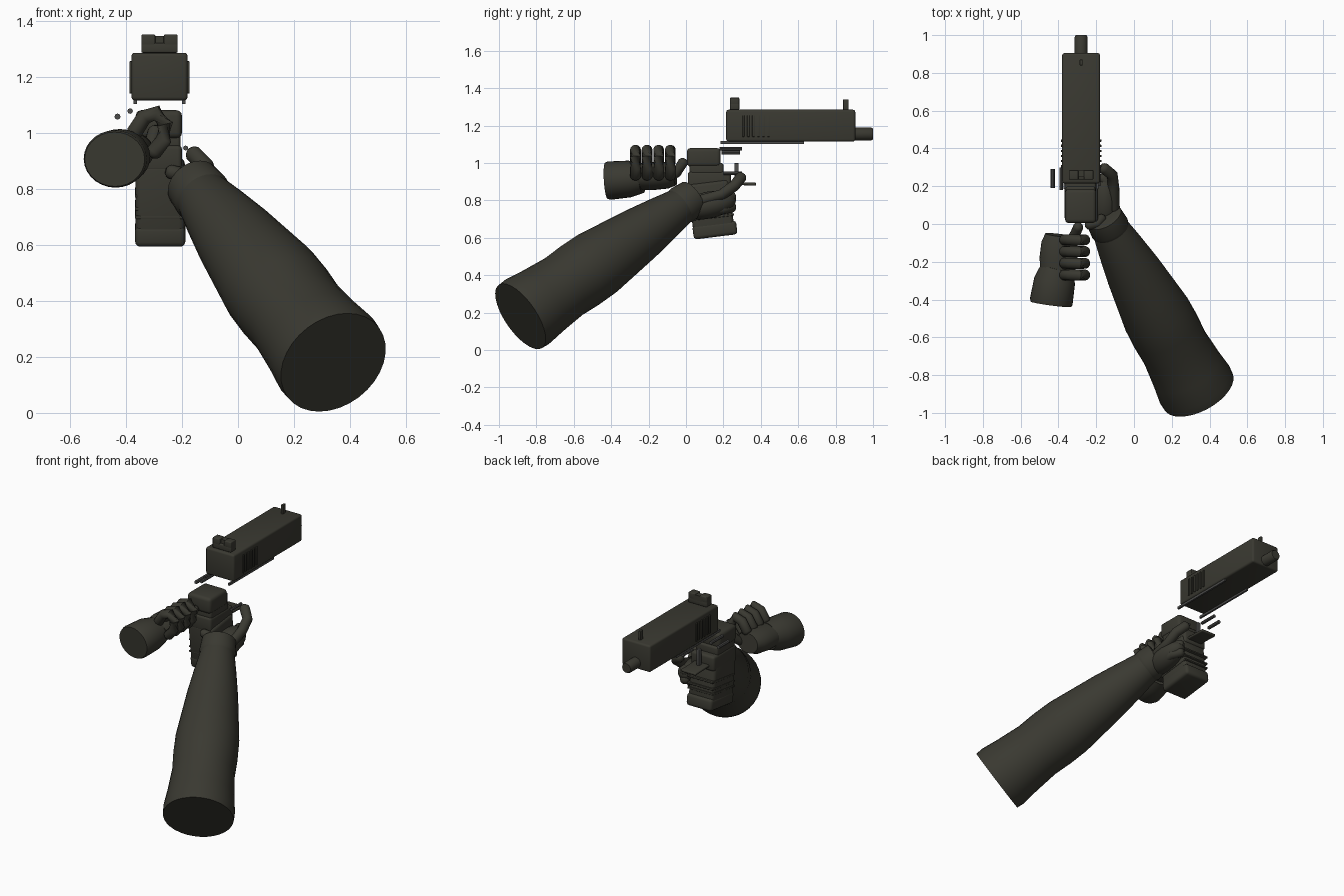
import bpy, bmesh, math
from mathutils import Vector, Matrix

cube = bpy.data.objects.get("Cube")
if cube:
    bpy.data.objects.remove(cube, do_unlink=True)


def material(name, rgb):
    m = bpy.data.materials.new(name)
    m.use_nodes = True
    m.diffuse_color = (*rgb, 1)
    m.node_tree.nodes["Principled BSDF"].inputs["Base Color"].default_value = (*rgb, 1)
    return m


OLIVE = material("dark olive", (0.042, 0.041, 0.031))
STEEL = material("worn steel", (0.07, 0.07, 0.067))


def finish(bm, name, mat, angle=40):
    bmesh.ops.recalc_face_normals(bm, faces=bm.faces[:])
    mesh = bpy.data.meshes.new(name)
    bm.to_mesh(mesh)
    bm.free()
    mesh.materials.append(mat)
    ob = bpy.data.objects.new(name, mesh)
    bpy.context.collection.objects.link(ob)
    bpy.ops.object.select_all(action='DESELECT')
    ob.select_set(True)
    bpy.context.view_layer.objects.active = ob
    bpy.ops.object.shade_smooth_by_angle(angle=math.radians(angle))
    return ob


def box(name, x, y, z, bevel=0.0, tilt=0, mat=OLIVE):
    """Box from (low, high) ranges, tilted in degrees about the x axis."""
    bm = bmesh.new()
    bmesh.ops.create_cube(bm, size=1)
    size = [r[1] - r[0] for r in (x, y, z)]
    mid = Vector([(r[0] + r[1]) / 2 for r in (x, y, z)])
    bmesh.ops.scale(bm, vec=size, verts=bm.verts)
    if bevel:
        bmesh.ops.bevel(bm, geom=bm.edges[:], offset=bevel, segments=3,
                        profile=0.5, affect='EDGES')
    bm.transform(Matrix.Translation(mid) @ Matrix.Rotation(math.radians(tilt), 4, 'X'))
    return finish(bm, name, mat)


def tube(name, path, radii, sides=20, mat=OLIVE, squash=1.0, angle=40):
    """Loft rings along a path and close both ends."""
    bm = bmesh.new()
    pts = [Vector(p) for p in path]
    rings = []
    for i, p in enumerate(pts):
        d = (pts[min(i + 1, len(pts) - 1)] - pts[max(i - 1, 0)]).normalized()
        u = d.cross(Vector((0, 0, 1)))
        if u.length < 0.3:
            u = d.cross(Vector((0, 1, 0)))
        u.normalize()
        v = u.cross(d)
        if rings and u.dot(last) < 0:
            u, v = -u, -v
        last = u
        rings.append([bm.verts.new(p + radii[i] * (u * math.cos(a) + v * squash * math.sin(a)))
                      for a in (math.tau * k / sides for k in range(sides))])
    for a, b in zip(rings, rings[1:]):
        for k in range(sides):
            n = (k + 1) % sides
            bm.faces.new((a[k], a[n], b[n], b[k]))
    bm.faces.new(rings[0][::-1])
    bm.faces.new(rings[-1])
    return finish(bm, name, mat, angle)


def finger(name, path, r):
    """Rounded digit: a smoothed tube with domed ends."""
    pts = [Vector(p) for p in path]
    a, b = (pts[0] - pts[1]).normalized(), (pts[-1] - pts[-2]).normalized()
    pts = [pts[0] + a * r * 0.7, pts[0] + a * r * 0.4] + pts + [pts[-1] + b * r * 0.4, pts[-1] + b * r * 0.7]
    radii = [r * 0.4, r * 0.8] + [r] * len(path) + [r * 0.8, r * 0.4]
    return tube(name, pts, radii, 14, angle=60)


def blob(name, mid, radii, tilt=0):
    bm = bmesh.new()
    bmesh.ops.create_uvsphere(bm, u_segments=20, v_segments=12, radius=1)
    bmesh.ops.scale(bm, vec=radii, verts=bm.verts)
    bm.transform(Matrix.Translation(mid) @ Matrix.Rotation(math.radians(tilt), 4, 'X'))
    return finish(bm, name, OLIVE, 60)


CX = -0.28

# Upper slide with sights and barrel
box("slide", (-0.38, -0.18), (0.215, 0.905), (1.115, 1.285), 0.012)
box("rear_sight_base", (-0.345, -0.215), (0.235, 0.285), (1.285, 1.32), 0.005)
for s in (-1, 1):
    c = CX + s * 0.04
    box("rear_sight_post", (c - 0.025, c + 0.025), (0.235, 0.285), (1.31, 1.35), 0.005)
box("rear_sight_bridge", (-0.31, -0.25), (0.25, 0.285), (1.31, 1.345))
box("front_sight", (-0.288, -0.272), (0.84, 0.87), (1.28, 1.34), 0.003)
tube("barrel", [(CX, 0.88, 1.155), (CX, 0.99, 1.155), (CX, 1.0, 1.155)], [0.034, 0.034, 0.029], 20)
for s in (-1, 1):
    side = CX + s * 0.1
    for i in range(6):
        y = 0.3 + i * 0.027
        box("slide_grip_rib", (side - 0.007, side + 0.007), (y, y + 0.012), (1.14, 1.255), 0.002)
    rail = CX + s * 0.087
    box("slide_rail", (rail - 0.006, rail + 0.006), (0.185, 0.63), (1.102, 1.117), mat=STEEL)

# Loose pins beside the frame
tube("outer_pin", [(-0.43, 0.19, 1.057), (-0.43, 0.29, 1.057)], [0.011] * 2, 8, STEEL)
tube("inner_pin", [(-0.385, 0.18, 1.077), (-0.385, 0.3, 1.077)], [0.01] * 2, 8, STEEL)
tube("lower_pin", [(-0.187, 0.2, 0.945), (-0.187, 0.3, 0.945)], [0.009] * 2, 8, STEEL)

# Frame and grip
box("frame_top", (-0.365, -0.2), (0.005, 0.185), (0.98, 1.08), 0.02)
box("frame_neck", (-0.36, -0.205), (0.02, 0.2), (0.93, 1.0), 0.012)
box("frame_body", (-0.365, -0.2), (0.01, 0.24), (0.86, 0.955), 0.015)
box("grip", (-0.365, -0.19), (0.025, 0.245), (0.61, 0.9), 0.02, tilt=7)
box("magazine_base", (-0.367, -0.188), (0.037, 0.272), (0.605, 0.68), 0.018, tilt=7)
for z in (0.705, 0.735, 0.78):
    box("grip_band", (-0.368, -0.187), (0.03, 0.258), (z, z + 0.012), 0.004, tilt=7)
box("trigger_guard", (-0.33, -0.225), (0.2, 0.375), (0.882, 0.898), 0.006, tilt=-2)
box("trigger", (-0.29, -0.27), (0.258, 0.282), (0.89, 1.0), 0.004, mat=STEEL)

# Long forearm, cuff and gripping hand
wrist, elbow = Vector((-0.14, 0.0, 0.79)), Vector((0.34, -0.885, 0.18))
profile = [(0, 0.09), (0.05, 0.103), (0.14, 0.122), (0.28, 0.148), (0.42, 0.168), (0.54, 0.185),
           (0.64, 0.187), (0.74, 0.182), (0.87, 0.195), (0.96, 0.208), (1, 0.205)]
tube("left_forearm", [wrist.lerp(elbow, t) for t, r in profile], [r for t, r in profile], 32, angle=50)
cuff = [(-0.045, 0.085), (-0.04, 0.1), (0.025, 0.106), (0.04, 0.1)]
tube("left_cuff", [wrist.lerp(elbow, t) for t, r in cuff], [r for t, r in cuff], 28)
blob("left_palm", (-0.155, 0.12, 0.775), (0.078, 0.15, 0.072), 12)
finger("left_index", [(-0.105, 0.08, 0.80), (-0.108, 0.19, 0.83), (-0.115, 0.26, 0.88), (-0.16, 0.295, 0.925)], 0.03)
for i in range(2):
    z = 0.745 + i * 0.055
    finger("left_finger", [(-0.13, 0.12, z), (-0.13, 0.2, z + 0.01), (-0.165, 0.245, z + 0.02)], 0.029)
finger("left_thumb", [(-0.17, 0.03, 0.83), (-0.2, 0.0, 0.85), (-0.24, -0.005, 0.86)], 0.026)

# Short forearm stub and closed fist
tube("right_forearm", [(-0.44, -0.425, 0.905), (-0.438, -0.41, 0.906), (-0.42, -0.3, 0.915),
                       (-0.405, -0.235, 0.92)], [0.108, 0.114, 0.109, 0.09], 28, squash=0.9)
tube("right_hand", [(-0.405, -0.26, 0.925), (-0.4, -0.18, 0.93), (-0.395, -0.1, 0.935),
                    (-0.39, -0.06, 0.94)], [0.092, 0.1, 0.095, 0.08], 24, squash=0.75, angle=60)
for i in range(4):
    y = -0.27 + i * 0.062
    finger("right_finger", [(-0.37, y, 1.0), (-0.335, y, 1.055), (-0.29, y, 1.07), (-0.26, y, 1.03),
                            (-0.265, y, 0.975), (-0.3, y, 0.93)], 0.029)
finger("right_thumb", [(-0.34, -0.1, 0.915), (-0.31, -0.05, 0.95), (-0.295, -0.015, 1.005)], 0.027)
